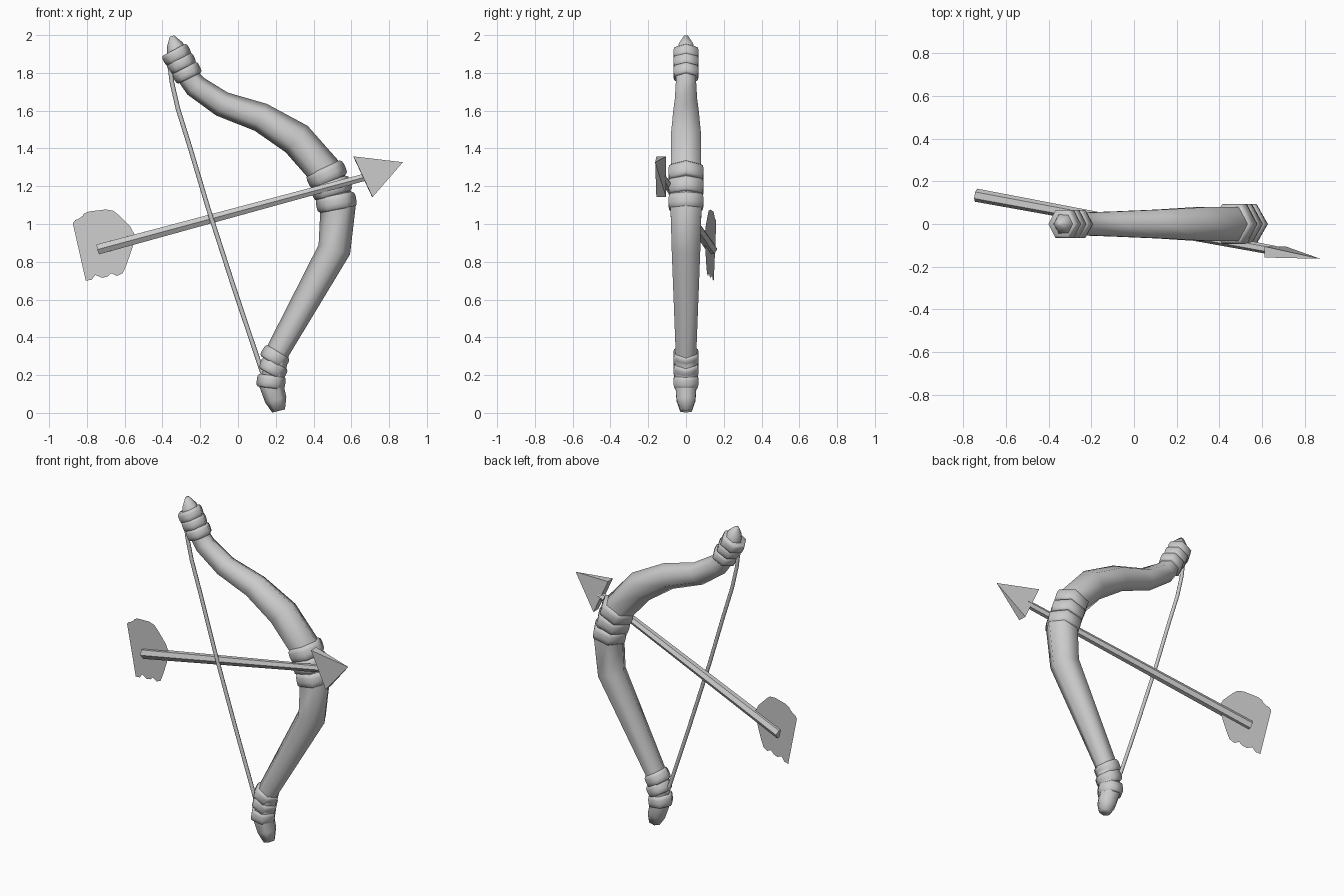
import bpy, bmesh
from math import sin, cos, tau, pi, radians
from mathutils import Vector

if "Cube" in bpy.data.objects:
    bpy.data.objects.remove(bpy.data.objects["Cube"])

Y = Vector((0, 1, 0))


def finish(bm, name, angle=None):
    bmesh.ops.recalc_face_normals(bm, faces=bm.faces)
    me = bpy.data.meshes.new(name)
    bm.to_mesh(me)
    bm.free()
    ob = bpy.data.objects.new(name, me)
    bpy.context.collection.objects.link(ob)
    if angle:
        me.polygons.foreach_set("use_smooth", [True] * len(me.polygons))
        me.set_sharp_from_angle(angle=radians(angle))
    return ob


def tube(name, path, sides=6, phase=0.0, angle=None):
    """Loft a polygon section along a path of (centre, radius)."""
    bm = bmesh.new()
    pts = [Vector(p) for p, r in path]
    loops = []
    for i, (p, r) in enumerate(path):
        ahead = pts[min(i + 1, len(pts) - 1)] - pts[i]
        behind = pts[i] - pts[max(i - 1, 0)]
        t = (ahead.normalized() + behind.normalized()).normalized()
        u = Y.cross(t).normalized()
        v = t.cross(u)
        loops.append([bm.verts.new(pts[i] + r * (cos(a) * u + sin(a) * v))
                      for a in (phase + tau * k / sides for k in range(sides))])
    for a, b in zip(loops, loops[1:]):
        for k in range(sides):
            n = (k + 1) % sides
            bm.faces.new((a[k], a[n], b[n], b[k]))
    bm.faces.new(loops[0])
    bm.faces.new(loops[-1])
    return finish(bm, name, angle)


def wrap(name, rings, radius, height):
    """Stack of bulging bands; each ring is (x, z, tilt of the band in degrees)."""
    for n, (x, z, tilt) in enumerate(rings):
        axis = Vector((-sin(radians(tilt)), 0, cos(radians(tilt))))
        c = Vector((x, 0, z))
        profile = ((-.5, .86), (-.38, .97), (-.1, 1), (.2, 1), (.4, .96), (.5, .86))
        tube(f"{name}_{n + 1}", [(c + axis * h * height, radius * s) for h, s in profile], angle=65)


# Curved bow limb, one piece from tip to tip (x, z, radius)
limb = [(-.35, 1.995, .012), (-.335, 1.95, .043), (-.325, 1.91, .055), (-.27, 1.79, .058),
        (-.225, 1.73, .062), (-.085, 1.635, .068), (.12, 1.565, .078), (.31, 1.45, .091),
        (.46, 1.28, .092), (.53, 1.09, .095), (.51, .865, .087), (.21, .325, .063),
        (.175, .15, .065), (.2, .07, .058), (.215, .01, .035)]
tube("bow_limb", [((x, 0, z), r) for x, z, r in limb], angle=75)

# Bound wraps at both ends and the grip
wrap("upper_wrap", [(-.325, 1.895, 28), (-.3, 1.85, 25), (-.27, 1.8, 26)], .076, .062)
wrap("grip_wrap", [(.47, 1.26, 25), (.495, 1.19, 17), (.52, 1.115, 10)], .107, .082)
wrap("lower_wrap", [(.195, .295, -32), (.185, .235, -30), (.175, .165, -7)], .076, .068)

# Bow string
string = [(-.36, 1.83), (-.35, 1.75), (-.318, 1.61), (-.254, 1.405), (-.16, 1.09),
          (-.016, .645), (.127, .22), (.145, .17)]
tube("bow_string", [((x, 0, z), .012) for x, z in string], angle=75)

# Arrow shaft
tail, neck, tip = (-.74, .135, .866), (.68, -.128, 1.25), Vector((.873, -.163, 1.327))
tube("arrow_shaft", [(tail, .031), (neck, .022)], phase=pi / 2)

# Arrow head: thin rectangular-based pyramid
bm = bmesh.new()
base = [bm.verts.new(v) for v in ((.61, -.105, 1.358), (.71, -.105, 1.142),
                                  (.712, -.157, 1.142), (.612, -.157, 1.358))]
point = bm.verts.new(tip)
bm.faces.new(base)
for k in range(4):
    bm.faces.new((base[k], base[(k + 1) % 4], point))
finish(bm, "arrow_head")

# Fletching: flat scalloped vane in the plane of the shaft (x, z)
vane = [(-.54, .93), (-.57, .985), (-.635, 1.05), (-.66, 1.07), (-.7, 1.077), (-.735, 1.065),
        (-.75, 1.055), (-.79, 1.066), (-.815, 1.055), (-.83, 1.03), (-.86, 1.022), (-.875, 1.005),
        (-.74, .88), (-.806, .70), (-.775, .705), (-.755, .73), (-.72, .715), (-.69, .722),
        (-.67, .74), (-.64, .725), (-.61, .74), (-.59, .785)]
bm = bmesh.new()
bm.faces.new([bm.verts.new((x, .135 - .185 * (x + .74), z)) for x, z in vane])
bmesh.ops.triangulate(bm, faces=bm.faces[:])
finish(bm, "arrow_fletching")
